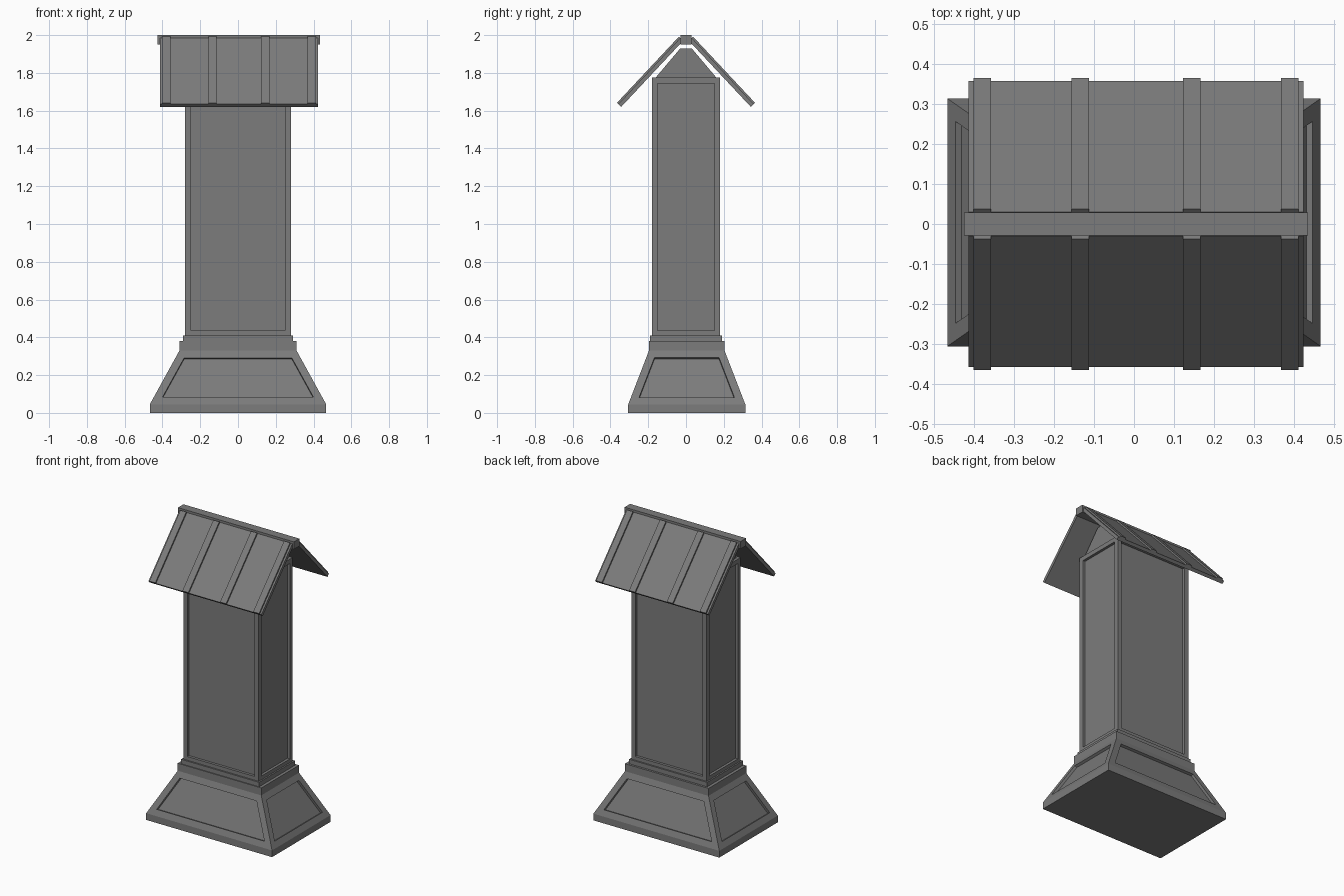
import bpy, bmesh
from mathutils import Vector

cube = bpy.data.objects.get("Cube")
if cube:
    bpy.data.objects.remove(cube, do_unlink=True)

# One stone grey for everything
stone = bpy.data.materials.new("stone grey")
stone.use_nodes = True
stone.diffuse_color = (0.2, 0.2, 0.2, 1)
bsdf = next(n for n in stone.node_tree.nodes if n.type == 'BSDF_PRINCIPLED')
bsdf.inputs["Base Color"].default_value = stone.diffuse_color


def finish(name, bm, offset=(0, 0, 0)):
    bmesh.ops.recalc_face_normals(bm, faces=bm.faces)
    mesh = bpy.data.meshes.new(name)
    bm.to_mesh(mesh)
    bm.free()
    mesh.materials.append(stone)
    obj = bpy.data.objects.new(name, mesh)
    obj.location = offset
    bpy.context.collection.objects.link(obj)
    return obj


def stack(name, rings, frame=0, panel_span=None, offset=(0, 0, 0)):
    """Loft rectangles (half x, half y, z); recess the sides within panel_span."""
    bm = bmesh.new()
    loops = [[bm.verts.new((sx * hx, sy * hy, z))
              for sx, sy in ((-1, -1), (1, -1), (1, 1), (-1, 1))]
             for hx, hy, z in rings]
    for low, high in zip(loops, loops[1:]):
        for i in range(4):
            j = (i + 1) % 4
            bm.faces.new((low[i], low[j], high[j], high[i]))
    bm.faces.new(loops[0][::-1])
    bm.faces.new(loops[-1])
    bmesh.ops.recalc_face_normals(bm, faces=bm.faces)
    if panel_span:
        bm.normal_update()
        sides = [f for f in bm.faces if abs(f.normal.z) < 0.9
                 and panel_span[0] < f.calc_center_median().z < panel_span[1]]
        bmesh.ops.inset_individual(bm, faces=sides, thickness=frame, depth=0, use_even_offset=True)
        bmesh.ops.inset_individual(bm, faces=sides, thickness=0.0005, depth=-0.017)
    return finish(name, bm, offset)


def prism(name, profile, x0, x1):
    """Extrude a (y, z) profile along x."""
    bm = bmesh.new()
    face = bm.faces.new([bm.verts.new((x0, y, z)) for y, z in profile])
    ext = bmesh.ops.extrude_face_region(bm, geom=[face])
    verts = [v for v in ext["geom"] if isinstance(v, bmesh.types.BMVert)]
    bmesh.ops.translate(bm, verts=verts, vec=(x1 - x0, 0, 0))
    return finish(name, bm)


# Flared pedestal with recessed panels and stepped collar
stack("pedestal", [(0.467, 0.31, 0), (0.467, 0.31, 0.045), (0.31, 0.2, 0.33), (0.31, 0.2, 0.38)],
      0.041, (0.1, 0.3), (0, 0.004, 0))
stack("collar", [(0.29, 0.19, 0.375), (0.29, 0.19, 0.41)])

# Tall shaft with a recessed panel on every side, and its gable
stack("shaft", [(0.28, 0.18, 0.405), (0.28, 0.18, 1.775)], 0.03, (0.5, 1.7))
prism("gable", [(-0.165, 1.77), (0.165, 1.77), (0.03, 1.93), (-0.03, 1.93)], -0.262, 0.262)

# Roof slopes, raised battens and ridge beam
top, eave = Vector((0.03, 1.985)), Vector((0.358, 1.635))
along = (eave - top).normalized()
normal = Vector((-along.y, along.x))
mid = 0.005


def slab(low, high, side):
    pts = (top + normal * low, eave + normal * low, eave + normal * high, top + normal * high)
    return [(side * p.x, p.y) for p in pts]


for side, label in ((-1, "front"), (1, "back")):
    prism(label + "_roof_slope", slab(-0.021, 0, side), mid - 0.419, mid + 0.419)
    for n, x in enumerate((-0.385, -0.14, 0.14, 0.385)):
        prism(f"{label}_batten_{n + 1}", slab(-0.002, 0.01, side), mid + x - 0.022, mid + x + 0.022)

prism("ridge_beam", [(-0.029, 1.95), (0.029, 1.95), (0.029, 2), (-0.029, 2)], mid - 0.43, mid + 0.43)
